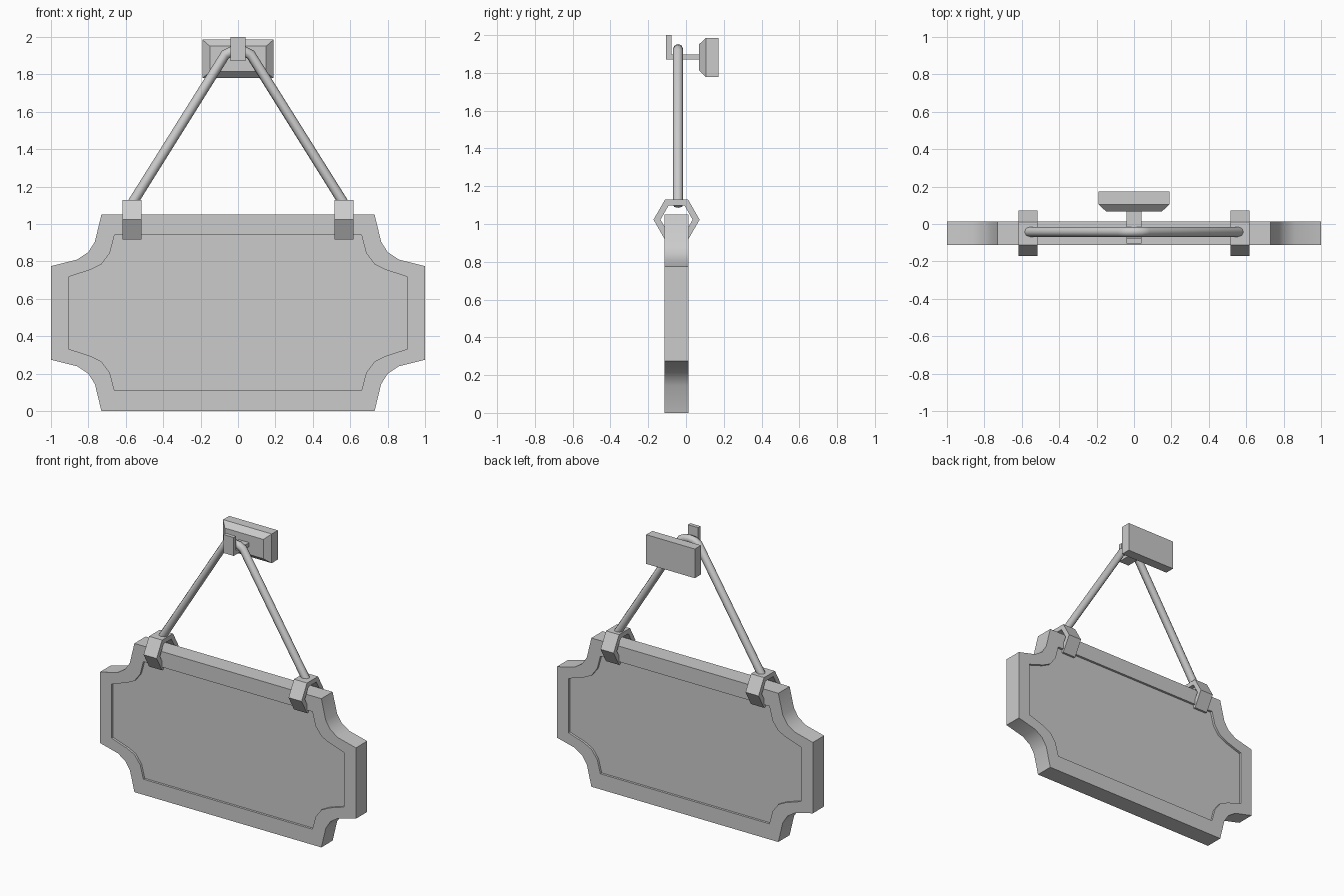
import bpy, bmesh, math

if "Cube" in bpy.data.objects:
    bpy.data.objects.remove(bpy.data.objects["Cube"])

YC = -0.05  # depth centre of the board


def finish(obj, angle=40):
    bpy.ops.object.select_all(action='DESELECT')
    obj.select_set(True)
    bpy.context.view_layer.objects.active = obj
    bpy.ops.object.shade_smooth_by_angle(angle=math.radians(angle))


def loft(name, loops, closed=False):
    """Skin a list of equal-length point loops; cap the ends or close into a ring."""
    bm = bmesh.new()
    rings = [[bm.verts.new(p) for p in loop] for loop in loops]
    n = len(rings[0])
    pairs = list(zip(rings, rings[1:]))
    if closed:
        pairs.append((rings[-1], rings[0]))
    else:
        bm.faces.new(rings[0])
        bm.faces.new(rings[-1])
    for a, b in pairs:
        for i in range(n):
            j = (i + 1) % n
            bm.faces.new((a[i], a[j], b[j], b[i]))
    bmesh.ops.recalc_face_normals(bm, faces=bm.faces[:])
    me = bpy.data.meshes.new(name)
    bm.to_mesh(me)
    bm.free()
    obj = bpy.data.objects.new(name, me)
    bpy.context.collection.objects.link(obj)
    finish(obj)
    return obj


def four_corners(quarter, zc):
    """Mirror one upper-right corner profile into a full outline."""
    q, r = quarter, quarter[::-1]
    pts = q + [(x, -z) for x, z in r] + [(-x, -z) for x, z in q] + [(-x, z) for x, z in r]
    return [(x, z + zc) for x, z in pts]


def at_y(pts, y):
    return [(x, y, z) for x, z in pts]


def box(name, x, y0, y1, z0, z1):
    pts = [(-x, z0), (x, z0), (x, z1), (-x, z1)]
    return loft(name, [at_y(pts, y0), at_y(pts, y1)])


# Sign board with notched corners and a shallow recess on both faces
outer = four_corners([(0.73, 0.525), (0.765, 0.38), (0.80, 0.325),
                      (0.86, 0.285), (1.0, 0.25)], 0.525)
inner = four_corners([(0.66, 0.415), (0.685, 0.32), (0.73, 0.26),
                      (0.79, 0.23), (0.907, 0.192)], 0.525)
f, b, d = -0.113, 0.013, 0.016
loft("sign_board", [at_y(inner, f + d), at_y(inner, f), at_y(outer, f),
                    at_y(outer, b), at_y(inner, b), at_y(inner, b - d)])


# Hexagonal hanging rings through the top edge
def hexagon(r, x):
    return [(x, YC + r * math.cos(k * math.pi / 3), 1.023 + r * 0.877 * math.sin(k * math.pi / 3))
            for k in range(6)]


for side, s in (("left", -1), ("right", 1)):
    x0, x1 = s * 0.515, s * 0.617
    loft("hanging_ring_" + side,
         [hexagon(0.122 * 1.0, x0), hexagon(0.122, x1), hexagon(0.085, x1), hexagon(0.085, x0)],
         closed=True)
for o in bpy.data.objects:
    if o.name.startswith("hanging_ring"):
        for v in o.data.vertices:  # stretch to the full ring height
            v.co.z = 1.023 + (v.co.z - 1.023) * 1.15

# Bent rod draped over the hook
half = [(0.572, 1.10), (0.068, 1.905), (0.035, 1.922)]
path = [(-x, z) for x, z in half] + [(0, 1.926)] + half[::-1]
cu = bpy.data.curves.new("hanging_rod", 'CURVE')
cu.dimensions = '3D'
cu.bevel_depth = 0.027
cu.bevel_resolution = 2
cu.use_fill_caps = True
sp = cu.splines.new('POLY')
sp.points.add(len(path) - 1)
for p, (x, z) in zip(sp.points, path):
    p.co = (x, -0.042, z, 1)
rod = bpy.data.objects.new("hanging_rod", cu)
bpy.context.collection.objects.link(rod)
bpy.ops.object.select_all(action='DESELECT')
rod.select_set(True)
bpy.context.view_layer.objects.active = rod
bpy.ops.object.convert(target='MESH')
finish(bpy.context.view_layer.objects.active, 50)

# Hook: arm and upturned tip
side = [(-0.105, 1.87), (0.08, 1.87), (0.08, 1.898), (-0.078, 1.898), (-0.078, 2.0), (-0.105, 2.0)]
loft("hook", [[(x, y, z) for y, z in side] for x in (-0.04, 0.04)])

# Wall mount with chamfered front
face = four_corners([(0.15, 0.068)], 1.882)
rim = four_corners([(0.19, 0.103)], 1.882)
# four_corners order: upper right, lower right, lower left, upper left
loft("wall_mount", [at_y(face, 0.068), at_y(rim, 0.105), at_y(rim, 0.173)])
